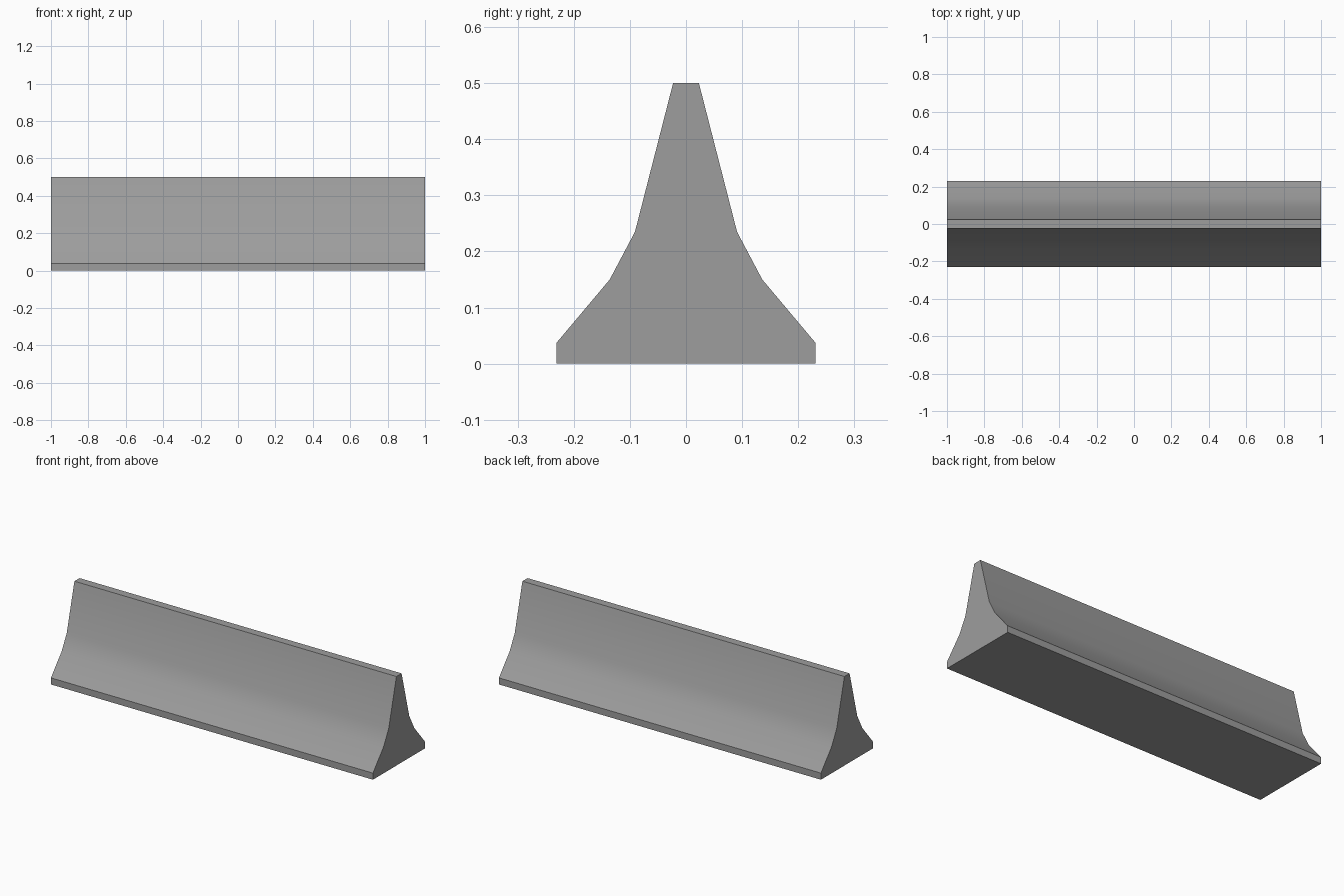
import bpy
import bmesh
import math

cube = bpy.data.objects.get("Cube")
if cube:
    bpy.data.objects.remove(cube, do_unlink=True)

# Concrete colour
concrete = bpy.data.materials.new("concrete_grey")
concrete.use_nodes = True
colour = (0.34, 0.34, 0.34, 1)
concrete.diffuse_color = colour
bsdf = next(n for n in concrete.node_tree.nodes if n.type == 'BSDF_PRINCIPLED')
bsdf.inputs["Base Color"].default_value = colour

# Half of the cross-section, from foot to crest, mirrored to the other side
half = [(0.231, 0), (0.231, 0.037), (0.136, 0.15), (0.091, 0.235), (0.023, 0.5)]
profile = half + [(-y, z) for y, z in reversed(half)]

# Barrier body: the cross-section extruded along its length
bm = bmesh.new()
end = bm.faces.new([bm.verts.new((-1, y, z)) for y, z in profile])
extruded = bmesh.ops.extrude_face_region(bm, geom=[end], use_keep_orig=True)
far_verts = [v for v in extruded["geom"] if isinstance(v, bmesh.types.BMVert)]
bmesh.ops.translate(bm, verts=far_verts, vec=(2, 0, 0))
bmesh.ops.recalc_face_normals(bm, faces=bm.faces[:])
mesh = bpy.data.meshes.new("barrier_body")
bm.to_mesh(mesh)
bm.free()
mesh.materials.append(concrete)
body = bpy.data.objects.new("barrier_body", mesh)
bpy.context.collection.objects.link(body)

# Smooth concave flanks with crisp foot, crest and ends
bpy.ops.object.select_all(action='DESELECT')
body.select_set(True)
bpy.context.view_layer.objects.active = body
bpy.ops.object.shade_smooth_by_angle(angle=math.radians(30))
